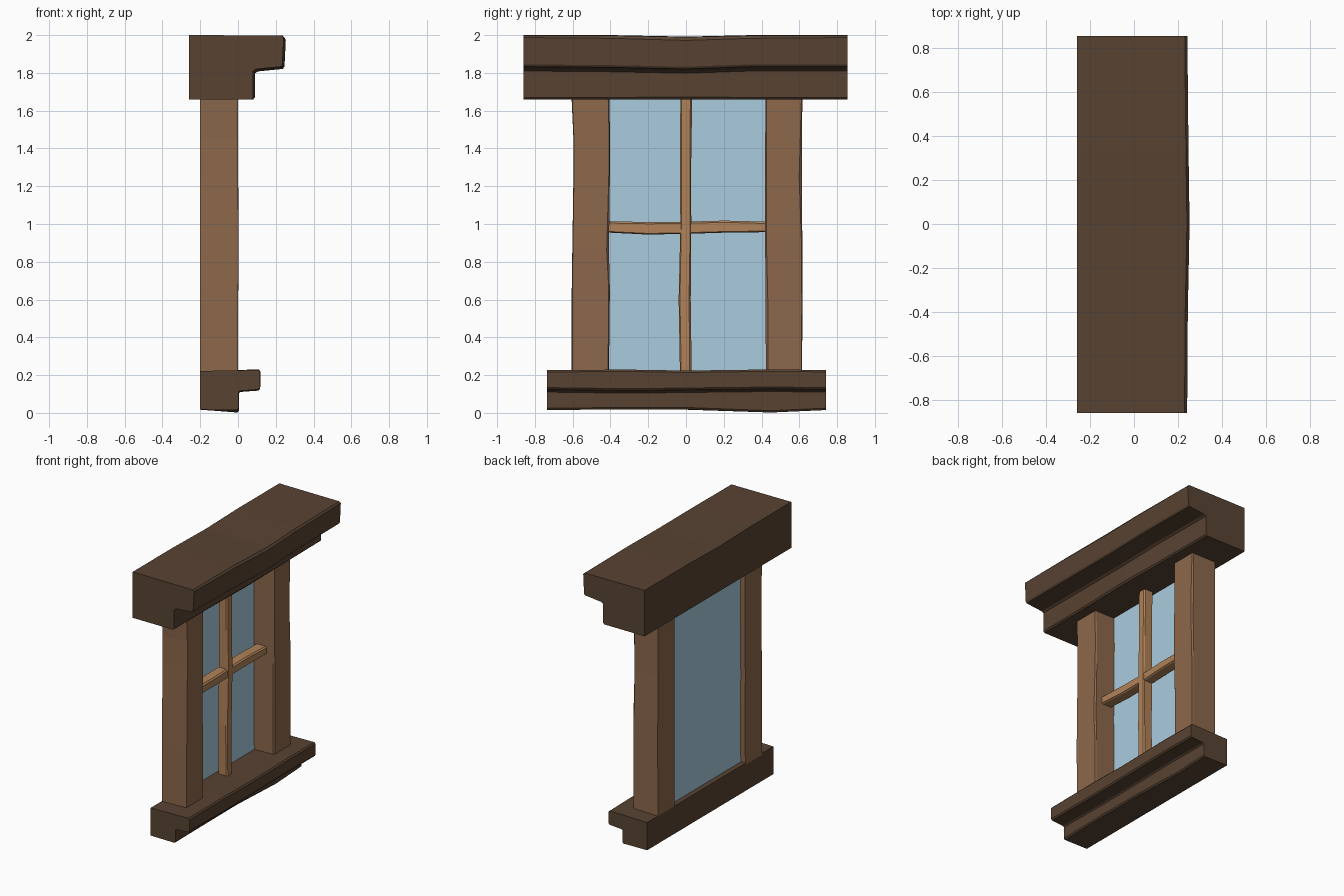
import bpy, bmesh


def material(name, rgb):
    m = bpy.data.materials.new(name)
    m.diffuse_color = (*rgb, 1.0)
    return m


DARK = material("dark_wood", (0.098, 0.056, 0.032))
MID = material("mid_wood", (0.266, 0.138, 0.072))
LIGHT = material("light_wood", (0.434, 0.223, 0.098))
GLASS = material("pane_blue", (0.402, 0.597, 0.723))


def finish(name, bm, mat):
    bmesh.ops.recalc_face_normals(bm, faces=bm.faces)
    me = bpy.data.meshes.new(name)
    bm.to_mesh(me)
    bm.free()
    me.materials.append(mat)
    ob = bpy.data.objects.new(name, me)
    bpy.context.collection.objects.link(ob)
    return ob


def loft(name, sections, mat):
    """Skin a row of matching closed sections and cap both ends."""
    bm = bmesh.new()
    rings = [[bm.verts.new(p) for p in s] for s in sections]
    n = len(rings[0])
    for a, b in zip(rings, rings[1:]):
        for i in range(n):
            j = (i + 1) % n
            bm.faces.new((a[i], a[j], b[j], b[i]))
    bm.faces.new(rings[0])
    bm.faces.new(rings[-1])
    return finish(name, bm, mat)


def moulding(name, profile, stations, mat):
    """Run an xz profile along y; each station is (y, front dx, lip dz, {point: dz})."""
    back = min(p[0] for p in profile)
    secs = []
    for y, dx, dz, extra in stations:
        secs.append([(x + (dx if x > back else 0), y,
                      z + (dz if tag == "lip" else 0) + extra.get(tag, 0))
                     for x, z, tag in profile])
    return loft(name, secs, mat)


def bar(name, x0, stations, mat, upright=True):
    """Hand-hewn bar; station = (t, low side, high side, low chamfer, high chamfer, front x)."""
    secs = []
    for t, lo, hi, cl, ch, x1 in stations:
        pts = [(x0, lo), (x1 - 0.01, lo), (x1, lo + cl),
               (x1, hi - ch), (x1 - 0.01, hi), (x0, hi)]
        secs.append([(x, s, t) if upright else (x, t, s) for x, s in pts])
    return loft(name, secs, mat)


# header with overhanging lip
moulding("header", [
    (-0.26, 1.66, "base"), (0.075, 1.66, "base"), (0.085, 1.67, "foot"),
    (0.085, 1.81, "lip"), (0.10, 1.82, "lip"), (0.232, 1.833, "lip"),
    (0.24, 1.845, "lip"), (0.247, 1.975, "brow"), (0.235, 1.998, "top"),
    (-0.26, 2.0, "back")],
    [(-0.86, -0.005, 0.0, {"brow": 0.012}),
     (-0.40, -0.002, -0.004, {"brow": 0.008}),
     (0.0, 0.006, -0.012, {"brow": -0.003, "top": -0.008, "foot": 0.003, "back": -0.008}),
     (0.35, 0.001, 0.0, {"brow": 0.008}),
     (0.855, -0.004, 0.0, {"brow": 0.012})], DARK)

# sill with overhanging lip
moulding("sill", [
    (-0.2, 0.017, "back"), (-0.005, 0.015, "base"), (0.003, 0.025, "base"),
    (0.003, 0.11, "lip"), (0.012, 0.117, "lip"), (0.108, 0.124, "lip"),
    (0.116, 0.134, "lip"), (0.116, 0.217, "brow"), (0.107, 0.227, "brow"),
    (-0.2, 0.222, "back")],
    [(-0.735, 0.0, 0.0, {}),
     (-0.30, 0.001, -0.006, {"brow": 0.002, "base": 0.004}),
     (0.0, 0.0, -0.002, {"brow": -0.003, "base": 0.004}),
     (0.45, 0.002, 0.003, {"brow": 0.003, "base": -0.013}),
     (0.74, 0.0, 0.0, {})], DARK)

# side posts
bar("left_post", -0.2, [
    (0.21, -0.605, -0.408, 0.003, 0.005, 0.0),
    (0.65, -0.605, -0.403, 0.003, 0.006, 0.001),
    (0.86, -0.602, -0.408, 0.003, 0.012, 0.003),
    (1.25, -0.596, -0.403, 0.003, 0.006, 0.0),
    (1.45, -0.596, -0.402, 0.003, 0.005, 0.0),
    (1.67, -0.606, -0.406, 0.003, 0.006, 0.0)], MID)
bar("right_post", -0.2, [
    (0.21, 0.423, 0.615, 0.010, 0.003, 0.0),
    (0.60, 0.421, 0.616, 0.012, 0.003, 0.001),
    (0.90, 0.419, 0.616, 0.007, 0.005, 0.003),
    (1.25, 0.419, 0.613, 0.006, 0.014, 0.001),
    (1.67, 0.420, 0.616, 0.006, 0.005, 0.0)], MID)

# crossing glazing bars
bar("vertical_glazing_bar", -0.135, [
    (0.21, -0.032, 0.030, 0.007, 0.010, -0.066),
    (0.60, -0.039, 0.025, 0.007, 0.009, -0.064),
    (0.98, -0.030, 0.028, 0.005, 0.006, -0.061),
    (1.30, -0.032, 0.027, 0.007, 0.007, -0.064),
    (1.67, -0.030, 0.033, 0.007, 0.010, -0.066)], LIGHT)
bar("horizontal_glazing_bar", -0.138, [
    (-0.42, 0.955, 1.015, 0.006, 0.010, -0.058),
    (-0.20, 0.944, 1.010, 0.006, 0.009, -0.062),
    (0.0, 0.948, 1.012, 0.006, 0.009, -0.066),
    (0.20, 0.954, 1.018, 0.006, 0.009, -0.062),
    (0.44, 0.957, 1.012, 0.006, 0.010, -0.058)], LIGHT, upright=False)

# glass sheet
bm = bmesh.new()
bm.faces.new([bm.verts.new((-0.163, y, z)) for y, z in
              ((-0.42, 0.21), (0.44, 0.21), (0.44, 1.67), (-0.42, 1.67))])
finish("glass", bm, GLASS)
